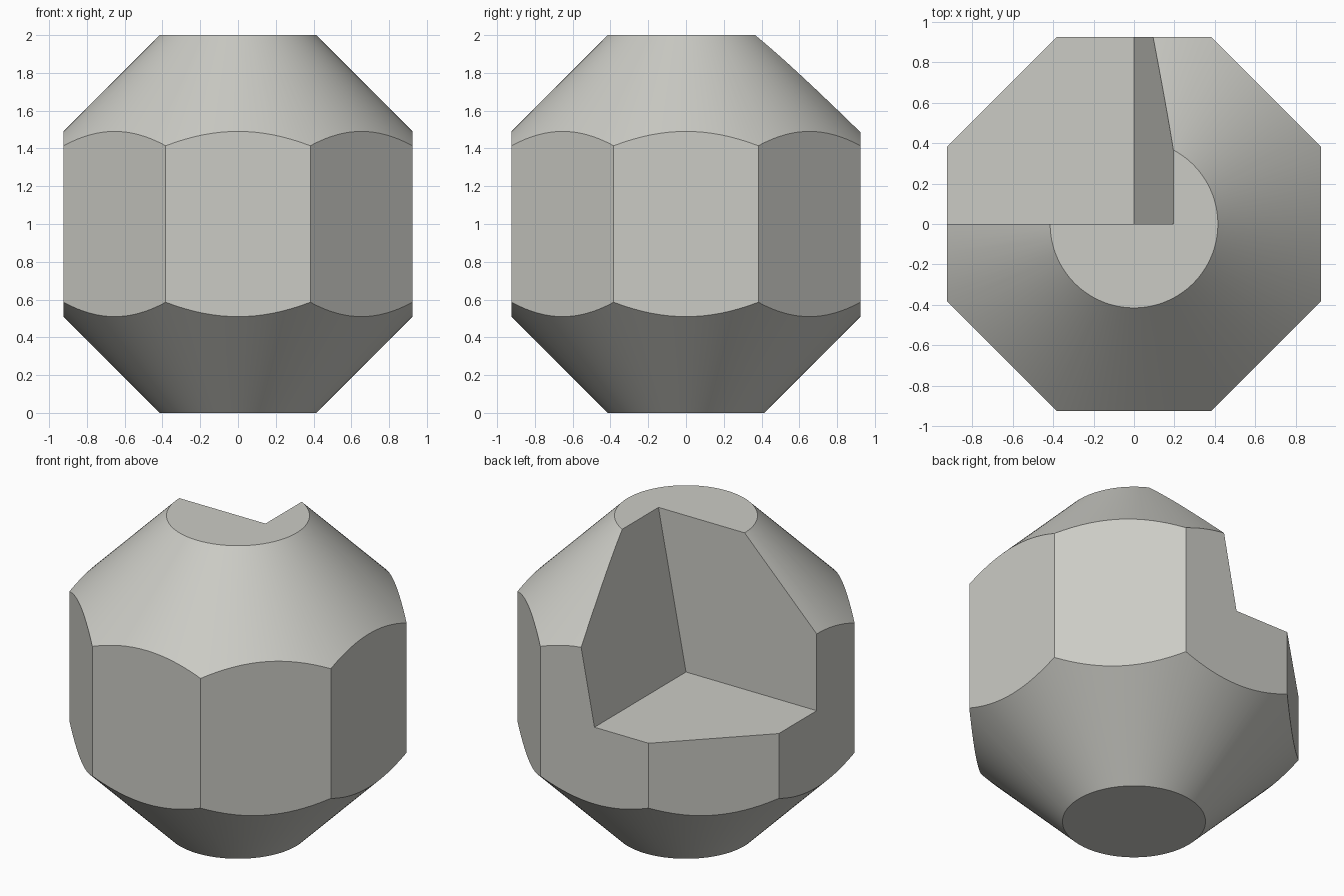
import bpy, bmesh, math

if "Cube" in bpy.data.objects:
    bpy.data.objects.remove(bpy.data.objects["Cube"])

R_CAP = math.sqrt(2) - 1      # radius of the flat top and bottom discs
R_WIDE = 1.2                  # cone radius beyond the octagon corners
SEGMENTS = 128


def finish(bm, name):
    bmesh.ops.recalc_face_normals(bm, faces=bm.faces)
    mesh = bpy.data.meshes.new(name)
    bm.to_mesh(mesh)
    bm.free()
    obj = bpy.data.objects.new(name, mesh)
    bpy.context.collection.objects.link(obj)
    return obj


def stack_rings(name, rings, sides, turn=0.0):
    """Closed solid through (radius, z) rings."""
    bm = bmesh.new()
    loops = []
    for r, z in rings:
        angles = [turn + 2 * math.pi * i / sides for i in range(sides)]
        loops.append([bm.verts.new((r * math.cos(a), r * math.sin(a), z)) for a in angles])
    for a, b in zip(loops, loops[1:]):
        for i in range(sides):
            j = (i + 1) % sides
            bm.faces.new((a[i], a[j], b[j], b[i]))
    bm.faces.new(loops[0][::-1])
    bm.faces.new(loops[-1])
    return finish(bm, name)


def apply_boolean(target, cutter, operation):
    mod = target.modifiers.new(operation.title(), 'BOOLEAN')
    mod.operation = operation
    mod.solver = 'EXACT'
    mod.object = cutter
    bpy.context.view_layer.objects.active = target
    bpy.ops.object.modifier_apply(modifier=mod.name)
    bpy.data.objects.remove(cutter)


# Octagonal prism, chamfered at both ends by a double cone
body = stack_rings("chamfered_octagon_body", [(1, 0), (1, 2)], 8, math.pi / 8)
rise = R_WIDE - R_CAP
cones = stack_rings("cone_cutter", [(R_CAP, 0), (R_WIDE, rise),
                                    (R_WIDE, 2 - rise), (R_CAP, 2)], SEGMENTS)
apply_boolean(body, cones, 'INTERSECT')

# Notch in the back left upper quarter, with one wall leaning outwards
bm = bmesh.new()
for z in (1.0, 2.5):
    lean = (z - 1) * math.tan(math.radians(11))
    for x in (-2, lean):
        for y in (0, 2):
            bm.verts.new((x, y, z))
bmesh.ops.convex_hull(bm, input=bm.verts)
notch = finish(bm, "notch_cutter")
apply_boolean(body, notch, 'DIFFERENCE')

# Single stone grey colour
grey = bpy.data.materials.new("warm_grey")
grey.diffuse_color = (0.6, 0.6, 0.56, 1)
grey.use_nodes = True
grey.node_tree.nodes["Principled BSDF"].inputs["Base Color"].default_value = grey.diffuse_color
body.data.materials.clear()
body.data.materials.append(grey)
for face in body.data.polygons:
    face.material_index = 0

# Smooth cones with crisp edges
bpy.ops.object.select_all(action='DESELECT')
body.select_set(True)
bpy.context.view_layer.objects.active = body
bpy.ops.object.shade_smooth_by_angle(angle=math.radians(20))
